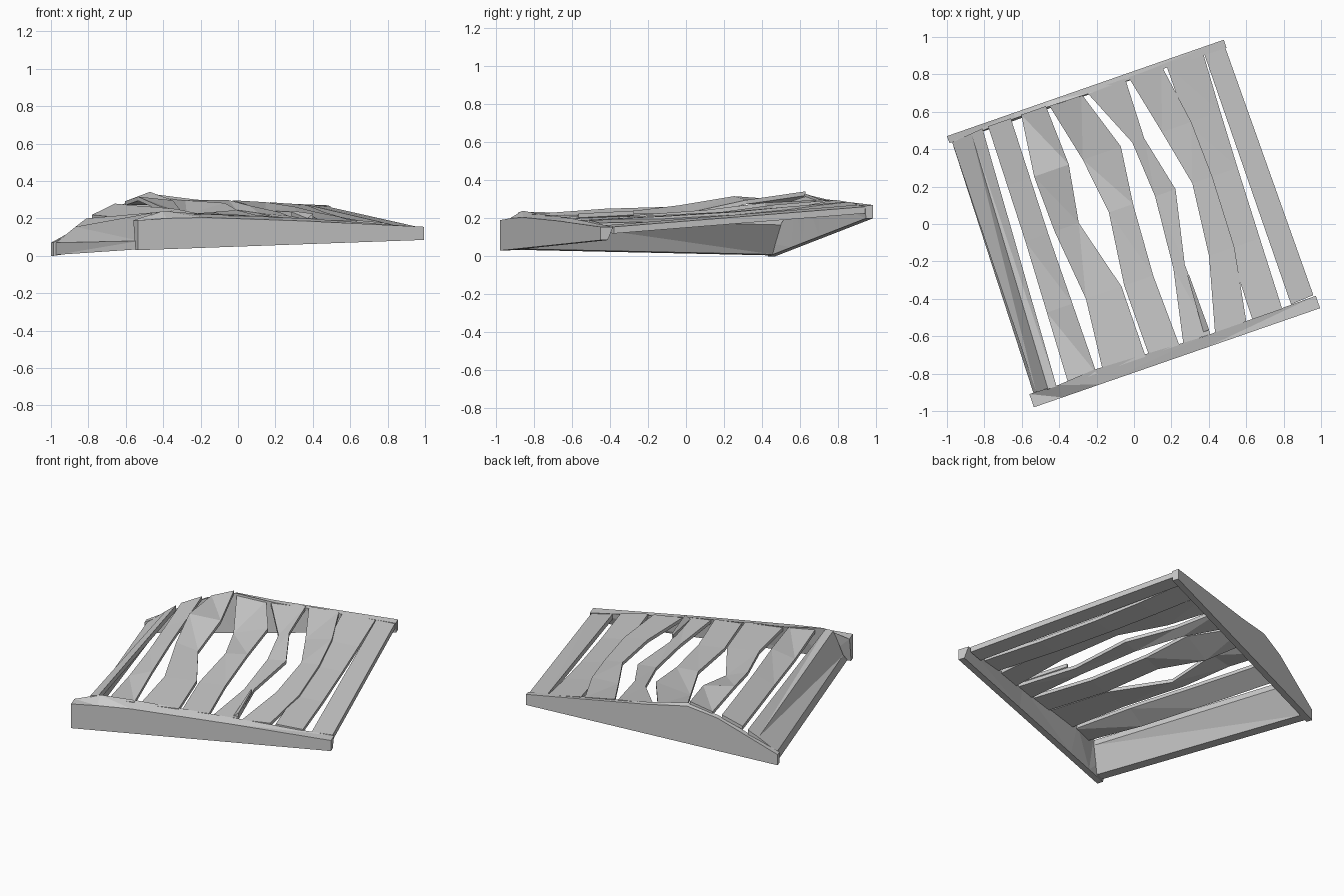
import bpy, bmesh
from mathutils import Vector

if "Cube" in bpy.data.objects:
    bpy.data.objects.remove(bpy.data.objects["Cube"])

# Frame corner and the two directions of the leaning rectangle seen from above
CORNER = Vector((-.53, -.98, 0))
ALONG = Vector((1.52, .53, 0))
ACROSS = Vector((-.47, 1.45, 0))


def at(u, v, z):
    return CORNER + ALONG * u + ACROSS * v + Vector((0, 0, z))


def loft(name, rings):
    """Capped, flat-shaded tube through rings of equal point count."""
    bm = bmesh.new()
    vs = [[bm.verts.new(p) for p in r] for r in rings]
    n = len(vs[0])
    for a, b in zip(vs, vs[1:]):
        for i in range(n):
            j = (i + 1) % n
            bm.faces.new((a[i], a[j], b[j], b[i]))
    bm.faces.new(vs[0])
    bm.faces.new(vs[-1])
    bmesh.ops.triangulate(bm, faces=bm.faces[:])
    bmesh.ops.recalc_face_normals(bm, faces=bm.faces[:])
    me = bpy.data.meshes.new(name)
    bm.to_mesh(me)
    bm.free()
    ob = bpy.data.objects.new(name, me)
    bpy.context.collection.objects.link(ob)


def board(name, edges, t=.022):
    """Thin board through pairs of left and right top points."""
    d = Vector((0, 0, t))
    loft(name, [(l, r, r - d, l - d) for l, r in edges])


def rail(name, p, q, inward, stations):
    """Rail from p to q; stations are (fraction, outer z, inner z, top width)."""
    p, q, n = Vector(p), Vector(q), Vector(inward)
    rings = []
    for f, zo, zi, w in stations:
        b = p.lerp(q, f)
        top = b + n * w
        rings.append((b, (b.x, b.y, zo), (top.x, top.y, zi), b + n * .04))
    loft(name, rings)


# Side rails, swollen where the frame is warped
rail("back_rail", (-1, .47, 0), (.48, .985, .2), (.33, -.944, 0),
     [(0, .07, .07, .04), (.24, .265, .27, .03), (.36, .32, .33, .03),
      (.52, .3, .3, .035), (1, .27, .265, .045)])
rail("front_rail", (-.535, -.98, .03), (.995, -.45, .085), (-.33, .944, 0),
     [(0, .19, .19, .075), (.1, .2, .24, .07), (.23, .205, .225, .085),
      (.6, .185, .2, .06), (1, .155, .155, .07)])

# End boards: leaning slab on the left, flat plank on the right
loft("left_end_board", [
    (at(.01, .03, .035), at(.02, .05, .08), at(.06, .045, .23),
     at(.09, .045, .235), at(.09, .045, .2), at(.045, .03, .04)),
    (at(.01, .975, .005), at(.01, .975, .07), at(.08, .98, .155),
     at(.12, .985, .2), at(.12, .985, .165), at(.045, .975, .01))])
board("right_end_board", [(at(.915, .045, .163), at(.995, .05, .155)),
                          (at(.897, .98, .272), at(.97, .98, .262))], .035)

# Slats: (centre, width, tilt, lift) at five stations, rising to the back
STATIONS = (.04, .3, .56, .765, .985)


def slat(k, back_z, profile):
    front_z = .223 - .008 * k
    edges = []
    for v, (c, w, tilt, *lift) in zip(STATIONS, profile):
        z = front_z + (back_z - front_z) * v ** 2 + sum(lift)
        edges.append((at(c - w / 2, v, z - tilt / 2), at(c + w / 2, v, z + tilt / 2)))
    board(f"slat_{k + 1}", edges)


slat(0, .25, [(.18, w, tilt) for w, tilt in
              ((.1, 0), (.09, .05), (.08, .06), (.08, .06), (.08, .06))])
slat(1, .32, [(.327, .15, 0), (.335, .125, 0), (.285, .085, -.04),
              (.295, .122, -.02, .03), (.3, .087, .05)])
slat(2, .31, [(.467, .106, 0), (.458, .102, 0), (.476, .085, .01),
              (.472, .134, .06, -.015), (.411, .114, -.02)])
slat(3, .3, [(.582, .095, 0), (.6, .04, .01), (.632, .072, .005),
             (.6, .042, .025), (.554, .136, 0)])
slat(4, .295, [(.701, .11, 0), (.75, .089, 0, .01), (.762, .07, 0, .01),
               (.735, .103, .02), (.692, .116, -.01)])
slat(5, .282, [(.83, w, -.015) for w in (.105, .108, .112, .118, .129)])

# Raised splinter on the fourth slat
board("splinter", [(at(.61, .055, .2), at(.63, .055, .225)),
                   (at(.617, .26, .235), at(.623, .26, .24))])
